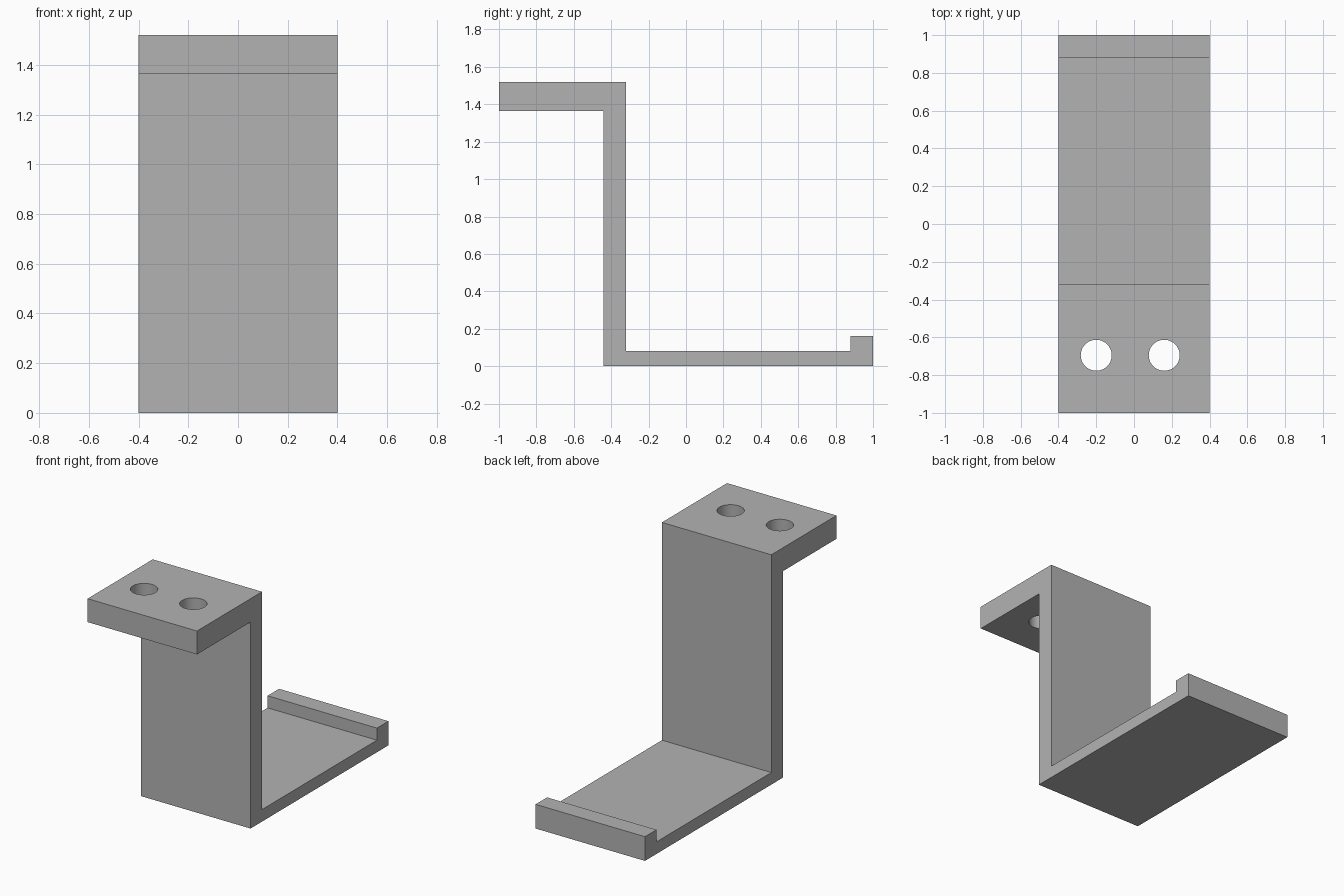
import bpy
import bmesh
from mathutils import Matrix

cube = bpy.data.objects.get("Cube")
if cube:
    bpy.data.objects.remove(cube, do_unlink=True)

HALF_WIDTH = 0.4
HOLE_RADIUS = 0.082

# Grey material
grey = bpy.data.materials.new("plain grey")
grey.use_nodes = True
colour = (0.45, 0.45, 0.45, 1)
grey.diffuse_color = colour
grey.node_tree.nodes["Principled BSDF"].inputs["Base Color"].default_value = colour


def make_object(name, bm):
    bmesh.ops.recalc_face_normals(bm, faces=bm.faces)
    mesh = bpy.data.meshes.new(name)
    bm.to_mesh(mesh)
    bm.free()
    mesh.materials.append(grey)
    obj = bpy.data.objects.new(name, mesh)
    bpy.context.collection.objects.link(obj)
    return obj


# Bracket side profile (y, z): top flange, upright, base shelf, end lip
profile = [(-1, 1.365), (-0.44, 1.365), (-0.44, 0), (1, 0), (1, 0.16),
           (0.88, 0.16), (0.88, 0.08), (-0.32, 0.08), (-0.32, 1.52), (-1, 1.52)]
bm = bmesh.new()
side = bm.faces.new([bm.verts.new((-HALF_WIDTH, y, z)) for y, z in profile])
swept = bmesh.ops.extrude_face_region(bm, geom=[side])["geom"]
bmesh.ops.translate(bm, vec=(2 * HALF_WIDTH, 0, 0),
                    verts=[v for v in swept if isinstance(v, bmesh.types.BMVert)])
bracket = make_object("bracket", bm)

# Screw holes through the top flange
bm = bmesh.new()
for x in (-0.2, 0.16):
    bmesh.ops.create_cone(bm, cap_ends=True, segments=48, radius1=HOLE_RADIUS,
                          radius2=HOLE_RADIUS, depth=0.4,
                          matrix=Matrix.Translation((x, -0.695, 1.44)))
cutter = make_object("screw_hole_cutter", bm)
cutter.hide_render = True

cut = bracket.modifiers.new("screw holes", 'BOOLEAN')
cut.operation = 'DIFFERENCE'
cut.solver = 'EXACT'
cut.object = cutter

# Apply the cut, remove the cutter and smooth the hole walls
bpy.ops.object.select_all(action='DESELECT')
bracket.select_set(True)
bpy.context.view_layer.objects.active = bracket
bpy.ops.object.modifier_apply(modifier=cut.name)
bpy.data.objects.remove(cutter, do_unlink=True)
bpy.ops.object.shade_smooth_by_angle()
